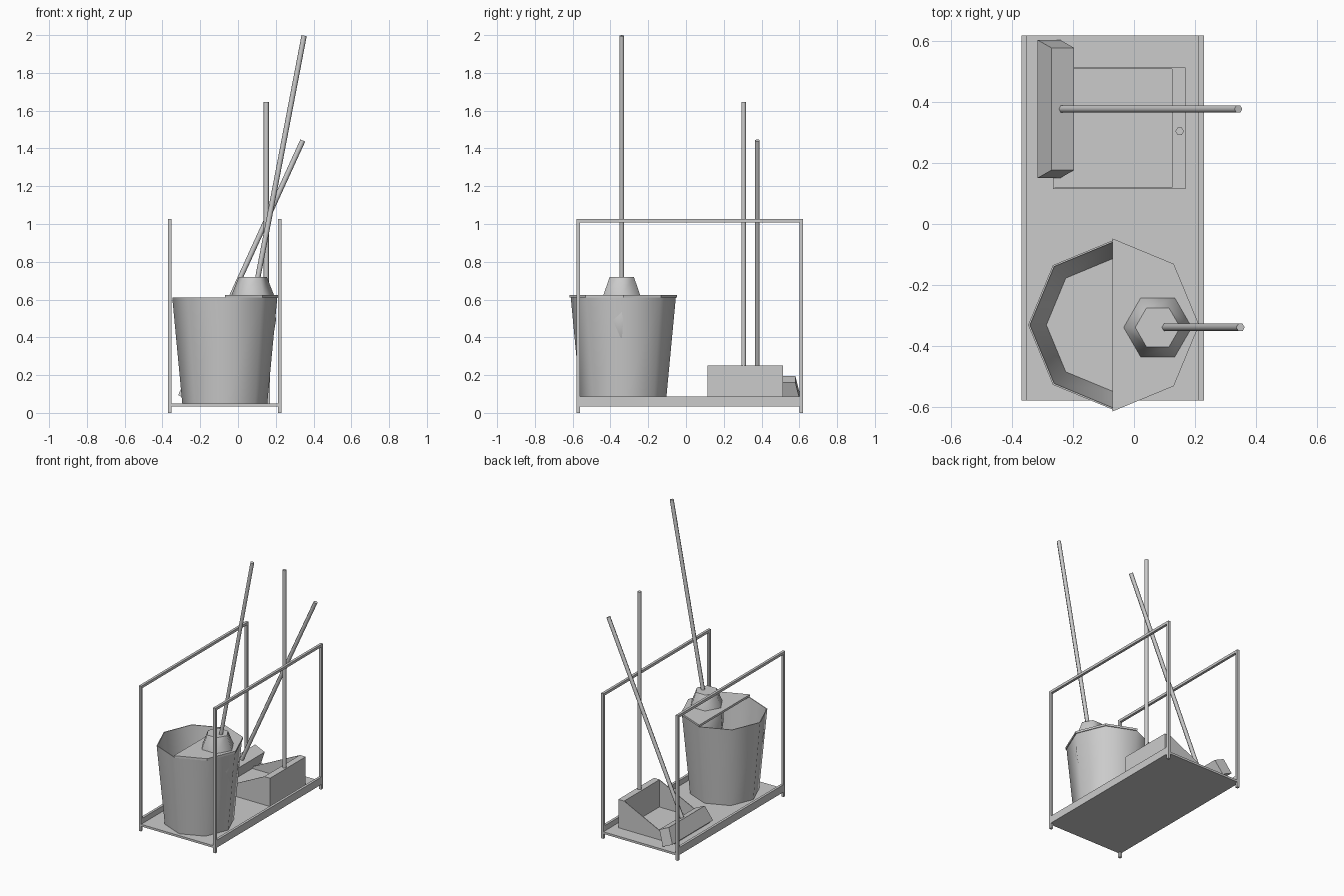
import bpy, bmesh
from math import radians, pi, cos, sin
from mathutils import Vector

if "Cube" in bpy.data.objects:
    bpy.data.objects.remove(bpy.data.objects["Cube"])


def finish(name, bm, smooth=None):
    bmesh.ops.recalc_face_normals(bm, faces=bm.faces)
    mesh = bpy.data.meshes.new(name)
    bm.to_mesh(mesh)
    bm.free()
    obj = bpy.data.objects.new(name, mesh)
    bpy.context.collection.objects.link(obj)
    if smooth:
        bpy.ops.object.select_all(action='DESELECT')
        obj.select_set(True)
        bpy.context.view_layer.objects.active = obj
        bpy.ops.object.shade_smooth_by_angle(angle=radians(smooth))
    return obj


def box(name, lo, hi):
    bm = bmesh.new()
    bmesh.ops.create_cube(bm, size=1)
    for v in bm.verts:
        v.co = [(a + b) / 2 + c * (b - a) for a, b, c in zip(lo, hi, v.co)]
    return finish(name, bm)


def lathe(name, cx, cy, sides, rings, smooth):
    """Low-poly turned shape; rings are (radius, z), both ends capped."""
    bm = bmesh.new()
    loops = [[bm.verts.new((cx + r * cos(2 * pi * i / sides),
                            cy + r * sin(2 * pi * i / sides), z))
              for i in range(sides)] for r, z in rings]
    for a, b in zip(loops, loops[1:]):
        for i in range(sides):
            j = (i + 1) % sides
            bm.faces.new((a[i], a[j], b[j], b[i]))
    bm.faces.new(loops[0])
    bm.faces.new(loops[-1])
    return finish(name, bm, smooth)


def prism_y(name, profile, y0, y1):
    """Extrude an xz profile along y."""
    bm = bmesh.new()
    face = bm.faces.new([bm.verts.new((x, y0, z)) for x, z in profile])
    ext = bmesh.ops.extrude_face_region(bm, geom=[face])
    for v in ext['geom']:
        if isinstance(v, bmesh.types.BMVert):
            v.co.y = y1
    return finish(name, bm)


def pole(name, a, b, r=0.014):
    a, b = Vector(a), Vector(b)
    obj = lathe(name, 0, 0, 6, [(r, 0), (r, (b - a).length)], 61)
    obj.location = a
    obj.rotation_euler = (b - a).to_track_quat('Z', 'X').to_euler()
    return obj


# Cart deck, side rails and handle frames
X0, X1, Y0, Y1, T = -0.37, 0.23, -0.58, 0.62, 0.018
box("deck", (X0 + T, Y0, 0.035), (X1 - T, Y1, 0.05))
for side, x in (("left", X0), ("right", X1 - T)):
    box(side + "_deck_rail", (x, Y0 + T, 0.035), (x + T, Y1 - T, 0.088))
    box(side + "_handle_bar", (x, Y0 + T, 1.008), (x + T, Y1 - T, 1.026))
    for end, y in (("front", Y0), ("back", Y1 - T)):
        box(f"{side}_{end}_post", (x, y, 0), (x + T, y + T, 1.026))

# Eight-sided bucket, thin walled
BX, BY = -0.07, -0.332
lathe("bucket", BX, BY, 8,
      [(0.225, 0.05), (0.278, 0.61), (0.272, 0.61), (0.218, 0.056)], 50)

# Half lid over the right side of the bucket
bm = bmesh.new()
lid = bm.faces.new([bm.verts.new((BX + 0.284 * cos(k * pi / 4),
                                  BY + 0.284 * sin(k * pi / 4), 0.61))
                    for k in range(-2, 3)])
ext = bmesh.ops.extrude_face_region(bm, geom=[lid])
for g in ext['geom']:
    if isinstance(g, bmesh.types.BMVert):
        g.co.z = 0.625
finish("bucket_lid", bm)

# Mop hanging through the lid
lathe("mop_head", 0.078, -0.34, 6,
      [(0.07, 0.33), (0.108, 0.40), (0.123, 0.49), (0.112, 0.625), (0.074, 0.72)], 61)
pole("mop_handle", (0.098, -0.34, 0.68), (0.35, -0.34, 1.997))

# Dustpan: sloping sides, floor, hollow-looking rear block and upright pole
PY0, PY1, W = 0.115, 0.514, 0.005
side_profile = [(-0.267, 0.05), (0.17, 0.05), (0.17, 0.25), (0.125, 0.25), (-0.267, 0.06)]
prism_y("dustpan_front_side", side_profile, PY0, PY0 + W)
prism_y("dustpan_back_side", side_profile, PY1 - W, PY1)
box("dustpan_floor", (-0.267, PY0 + W, 0.05), (0.125, PY1 - W, 0.058))
box("dustpan_rear_block", (0.125, PY0 + W, 0.05), (0.17, PY1 - W, 0.25))
pole("dustpan_handle", (0.15, 0.305, 0.24), (0.15, 0.305, 1.646))

# Broom: flared head tilted along its handle
top, tip = Vector((-0.234, 0.378, 0.177)), Vector((0.343, 0.378, 1.442))
axis = (tip - top).normalized()
across = Vector((axis.z, 0, -axis.x))
bm = bmesh.new()
bmesh.ops.create_cube(bm, size=2)
for v in bm.verts:
    down, half = (0, 0.201) if v.co.z > 0 else (0.11, 0.227)
    v.co = top - axis * down + across * 0.041 * v.co.x + Vector((0, half * v.co.y, 0))
finish("broom_head", bm)
pole("broom_handle", top - axis * 0.01, tip)
